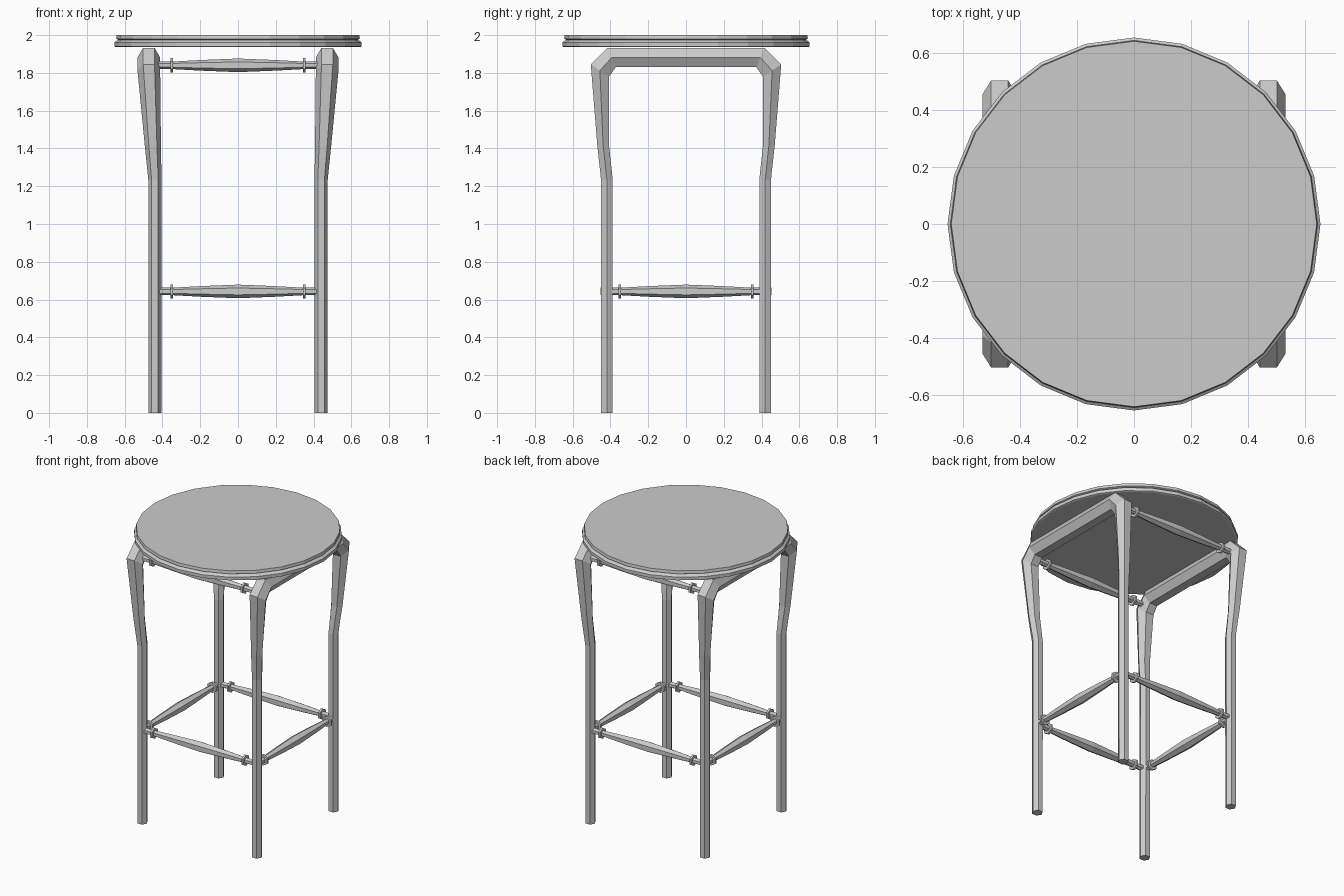
import bpy
from math import cos, sin, pi
from mathutils import Vector

if "Cube" in bpy.data.objects:
    bpy.data.objects.remove(bpy.data.objects["Cube"])


def loft(name, rings, cap_start=True, cap_end=True):
    """Skin a list of rings that all have the same number of points."""
    n = len(rings[0])
    verts = [p for ring in rings for p in ring]
    faces = []
    for i in range(len(rings) - 1):
        for j in range(n):
            k = (j + 1) % n
            faces.append((i * n + j, i * n + k, (i + 1) * n + k, (i + 1) * n + j))
    if cap_start:
        faces.append(tuple(reversed(range(n))))
    if cap_end:
        faces.append(tuple(range(len(verts) - n, len(verts))))
    mesh = bpy.data.meshes.new(name)
    mesh.from_pydata(verts, [], faces)
    # consistent outward normals
    import bmesh
    bm = bmesh.new()
    bm.from_mesh(mesh)
    bmesh.ops.recalc_face_normals(bm, faces=bm.faces)
    bm.to_mesh(mesh)
    bm.free()
    ob = bpy.data.objects.new(name, mesh)
    bpy.context.collection.objects.link(ob)
    return ob


def lathe(name, profile, axis, sides, centre):
    """Turn (radius, position) pairs about a main axis."""
    a = Vector(axis)
    v = Vector((0, 1, 0)) if a.z else Vector((0, 0, 1))
    u = a.cross(v)
    c = Vector(centre)
    rings = []
    for r, t in profile:
        rings.append([c + a * t + v * r * cos(2 * pi * j / sides)
                      + u * r * sin(2 * pi * j / sides) for j in range(sides)])
    return loft(name, rings)


# Round seat with a stepped rim
lathe("seat", [(0.645, 1.936), (0.655, 1.94), (0.655, 1.962), (0.645, 1.969),
               (0.635, 1.975), (0.645, 1.98), (0.642, 2.0)],
      (0, 0, 1), 24, (0, 0, 0))

# Bent leg frames: x centre, x radius, outer (y, z), inner (y, z)
path = [
    (0.440, 0.035, (0.450, 0.0), (0.389, 0.0)),
    (0.440, 0.035, (0.450, 1.235), (0.388, 1.235)),
    (0.451, 0.043, (0.470, 1.42), (0.408, 1.42)),
    (0.472, 0.060, (0.504, 1.845), (0.408, 1.78)),
    (0.472, 0.060, (0.415, 1.933), (0.372, 1.83)),
    (0.472, 0.060, (0.0, 1.933), (0.0, 1.83)),
]
rings = []
for x, r, (oy, oz), (iy, iz) in path:
    my, mz = (oy + iy) / 2, (oz + iz) / 2
    rings.append([(x + r, my, mz), (x + r / 2, oy, oz), (x - r / 2, oy, oz),
                  (x - r, my, mz), (x - r / 2, iy, iz), (x + r / 2, iy, iz)])
frames = loft("leg_frames", rings, cap_end=False)
mirror = frames.modifiers.new("mirror", 'MIRROR')
mirror.use_axis = (True, True, False)

# Turned stretchers: swelling in the middle, collar near each end
half = [(0.020, 0.43), (0.020, 0.357), (0.038, 0.357), (0.038, 0.343),
        (0.020, 0.343), (0.028, 0.2)]
turned = ([(r, -t) for r, t in half] + [(0.036, 0.0)]
          + [(r, t) for r, t in reversed(half)])
for s, side in ((-1, "front"), (1, "back")):
    lathe(side + "_lower_stretcher", turned, (1, 0, 0), 6, (0, s * 0.42, 0.643))
    lathe(side + "_upper_stretcher", turned, (1, 0, 0), 6, (0, s * 0.43, 1.84))
for s, side in ((-1, "left"), (1, "right")):
    lathe(side + "_lower_stretcher", turned, (0, 1, 0), 6, (s * 0.44, 0, 0.643))
